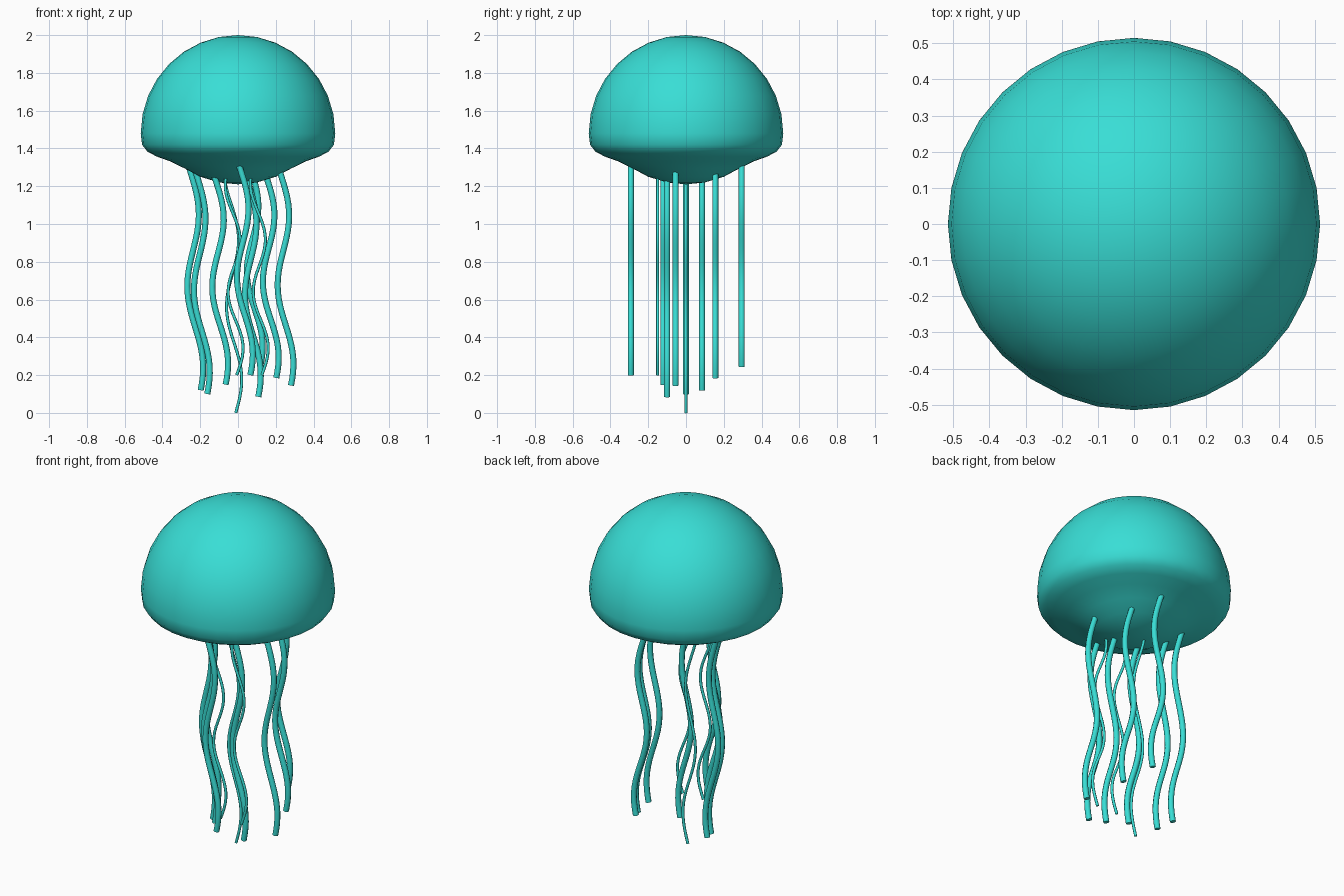
import bpy, bmesh, math

if "Cube" in bpy.data.objects:
    bpy.data.objects.remove(bpy.data.objects["Cube"])

teal = bpy.data.materials.new("teal")
teal.diffuse_color = (0.04, 0.73, 0.67, 1)
teal.use_nodes = True
teal.node_tree.nodes["Principled BSDF"].inputs["Base Color"].default_value = teal.diffuse_color

# Bell: half-ellipsoid dome with a shallow hanging underside, spun around z
dome = [(0.515 * math.sin(math.radians(a)), 1.48 + 0.52 * math.cos(math.radians(a)))
        for a in [11.25 * i for i in range(9)]]
under = [(0.508, 1.42), (0.48, 1.383), (0.43, 1.357), (0.36, 1.332), (0.28, 1.293),
         (0.20, 1.25), (0.10, 1.22), (0, 1.21)]
bm = bmesh.new()
verts = [bm.verts.new((r, 0, z)) for r, z in dome + under]
edges = [bm.edges.new(p) for p in zip(verts, verts[1:])]
bmesh.ops.spin(bm, geom=verts + edges, cent=(0, 0, 0), axis=(0, 0, 1),
               angle=math.tau, steps=32, use_duplicate=False)
bmesh.ops.remove_doubles(bm, verts=bm.verts, dist=0.0005)
bmesh.ops.recalc_face_normals(bm, faces=bm.faces)
for f in bm.faces:
    f.smooth = True
mesh = bpy.data.meshes.new("bell")
bm.to_mesh(mesh)
bm.free()
mesh.materials.append(teal)
bpy.context.collection.objects.link(bpy.data.objects.new("bell", mesh))


def tentacle(name, x0, y, z_end, radius, amp, drift, crest, period):
    """Round tube hanging from the underside, waving sideways in x."""
    z_top = 1.23 + x0 * x0 + y * y
    n = 32
    cu = bpy.data.curves.new(name, "CURVE")
    cu.dimensions = "3D"
    cu.bevel_depth = radius
    cu.bevel_resolution = 2
    cu.use_fill_caps = True
    sp = cu.splines.new("POLY")
    sp.points.add(n)
    for i, p in enumerate(sp.points):
        f = i / n
        x = x0 + drift * f + amp * math.cos(math.tau * (f - crest) / period)
        p.co = (x, y, z_top + (z_end - z_top) * f, 1)
    sp.use_smooth = True
    cu.materials.append(teal)
    bpy.context.collection.objects.link(bpy.data.objects.new(name, cu))


# Thick tentacles: centre x, y, lower end
thick = [(-0.25, 0.085, 0.12), (-0.215, 0, 0.10), (-0.118, -0.12, 0.15),
         (0.013, -0.292, 0.20), (0.055, -0.10, 0.085), (0.15, 0.155, 0.185),
         (0.228, -0.055, 0.145), (0.065, 0.295, 0.245)]
for i, (x, y, z) in enumerate(thick):
    tentacle(f"tentacle_{i + 1}", x, y, z, 0.016, 0.036, 0.033, 0.20, 0.69)

# Thin inner feelers, the middle one reaching the lowest point
thin = [(-0.04, 0, 0.0, 0.25, 0.60), (-0.033, -0.15, 0.20, 0.32, 0.54),
        (0.10, -0.15, 0.20, 0.32, 0.54)]
for i, (x, y, z, crest, period) in enumerate(thin):
    tentacle(f"feeler_{i + 1}", x, y, z, 0.008, 0.036, 0.028, crest, period)
